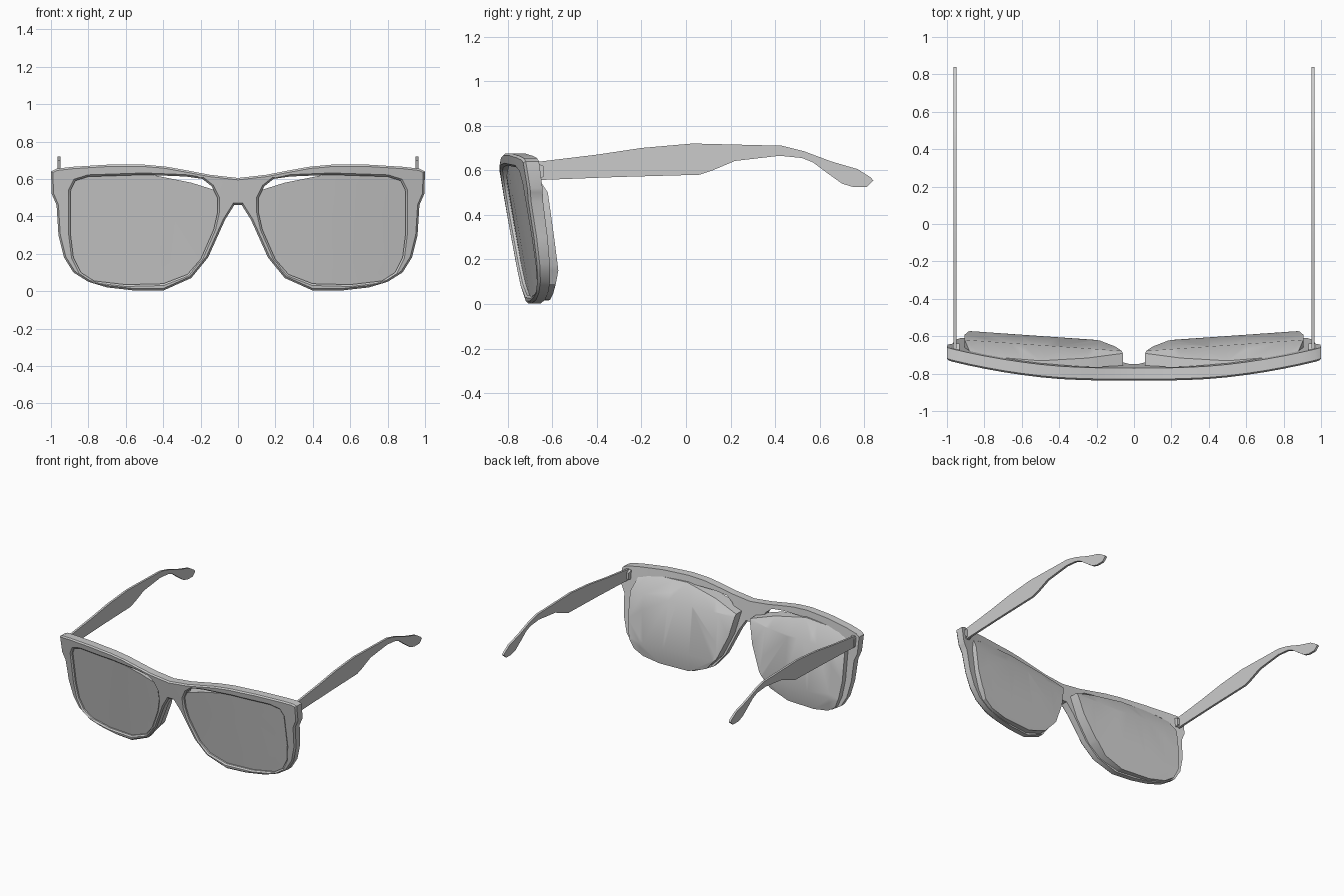
import bpy, bmesh

if "Cube" in bpy.data.objects:
    bpy.data.objects.remove(bpy.data.objects["Cube"])

# Half outlines (x, z) for x >= 0
RIM = [(0.15, .622), (.27, .645), (.38, .665), (.5, .676), (.7, .676), (.88, .665), (.97, .655),
       (1, .64), (.996, .52), (.97, .46), (.96, .3), (.93, .18), (.88, .10), (.80, .05),
       (.70, .02), (.55, .003), (.40, .003), (.25, .07), (.16, .18), (.07, .38), (.02, .46)]
OPENING = [(.11, .42), (.11, .50), (.14, .56), (.19, .60), (.28, .613), (.5, .622), (.8, .612),
           (.87, .59), (.895, .54), (.895, .3), (.88, .18), (.84, .10), (.77, .055),
           (.6, .035), (.4, .04), (.27, .09), (.2, .17), (.13, .33)]
LENS = [(.06, .52), (.25, .58), (.5, .63), (.8, .625), (.88, .59), (.905, .5), (.905, .3), (.885, .17),
        (.85, .09), (.78, .045), (.65, .018), (.42, .015), (.27, .07), (.18, .17), (.1, .35)]
TEMPLE = [(-.69, .635), (-.4, .67), (-.2, .7), (.03, .72), (.43, .71), (.53, .685), (.65, .64),
          (.77, .605), (.83, .567), (.84, .553), (.81, .525), (.75, .525), (.7, .54), (.63, .59),
          (.57, .635), (.52, .655), (.42, .665), (.22, .642), (.12, .6), (.06, .58),
          (-.3, .57), (-.69, .555)]


def face_y(x, z):
    return -.735 - .17 * z + .115 * x * x


def rim_back(x, z):
    return face_y(x, z) + .05 + .03 * z


def lens_back(x, z):
    return -.613 + .07 * x - .14 * z - .3 * max(0, .15 - z) - .5 * max(0, z - .5)


def finish(name, bm, mirror):
    bmesh.ops.recalc_face_normals(bm, faces=bm.faces[:])
    me = bpy.data.meshes.new(name)
    bm.to_mesh(me)
    bm.free()
    ob = bpy.data.objects.new(name, me)
    bpy.context.collection.objects.link(ob)
    bpy.ops.object.select_all(action='DESELECT')
    ob.select_set(True)
    bpy.context.view_layer.objects.active = ob
    bpy.ops.object.shade_smooth_by_angle(angle=.5)
    if mirror:
        m = ob.modifiers.new("mirror", 'MIRROR')
        m.use_mirror_merge = False
    return ob


def curved_plate(name, loops, front, back, chamfer=0, mirror=False):
    """Fill outlines flat, cut into strips, thicken and bend onto two surfaces."""
    bm = bmesh.new()
    for loop in loops:
        vs = [bm.verts.new((x, 0, z)) for x, z in loop]
        for a, b in zip(vs, vs[1:] + vs[:1]):
            bm.edges.new((a, b))
    bmesh.ops.triangle_fill(bm, use_beauty=True, edges=bm.edges[:], normal=(0, -1, 0))
    cuts = [((i * .2, 0, 0), (1, 0, 0)) for i in range(-4, 5)]
    cuts += [((0, 0, z), (0, 0, 1)) for z in (.15, .5)]
    for co, no in cuts:
        bmesh.ops.bisect_plane(bm, geom=bm.verts[:] + bm.edges[:] + bm.faces[:],
                               dist=1e-4, plane_co=co, plane_no=no)
    edge_verts = {v for v in bm.verts if v.is_boundary}
    if chamfer:
        bmesh.ops.inset_region(bm, faces=bm.faces[:], thickness=chamfer,
                               use_boundary=True, use_even_offset=True)
    edge_verts = {v for v in bm.verts if v.is_boundary}
    old = bm.verts[:]
    res = bmesh.ops.extrude_face_region(bm, geom=bm.faces[:], use_keep_orig=True)
    new = [g for g in res['geom'] if isinstance(g, bmesh.types.BMVert)]
    for v in old:
        v.co.y = front(v.co.x, v.co.z) + (chamfer if v in edge_verts else 0)
    for v in new:
        v.co.y = back(v.co.x, v.co.z)
    return finish(name, bm, mirror)


def side_prism(name, profile, x0, x1):
    """Extrude a (y, z) side profile between two x positions, mirrored."""
    bm = bmesh.new()
    f = bm.faces.new([bm.verts.new((x0, y, z)) for y, z in profile])
    res = bmesh.ops.extrude_face_region(bm, geom=[f], use_keep_orig=True)
    for g in res['geom']:
        if isinstance(g, bmesh.types.BMVert):
            g.co.x = x1
    return finish(name, bm, True)


def flip(pts):
    return [(-x, z) for x, z in reversed(pts)]


# Front frame with two openings
outer = [(0, .605)] + RIM + [(0, .46)] + flip(RIM)
curved_plate("front_frame", [outer, OPENING, flip(OPENING)], face_y, rim_back, chamfer=.01)

# Thick lenses standing out behind the frame
curved_plate("lens", [LENS], lambda x, z: face_y(x, z) + .022, lens_back, mirror=True)

# Temple arms and hinge blocks
side_prism("temple_arm", TEMPLE, .949, .965)
side_prism("hinge", [(-.72, .635), (-.68, .635), (-.64, .62), (-.64, .57), (-.68, .555), (-.72, .555)],
           .932, .972)
